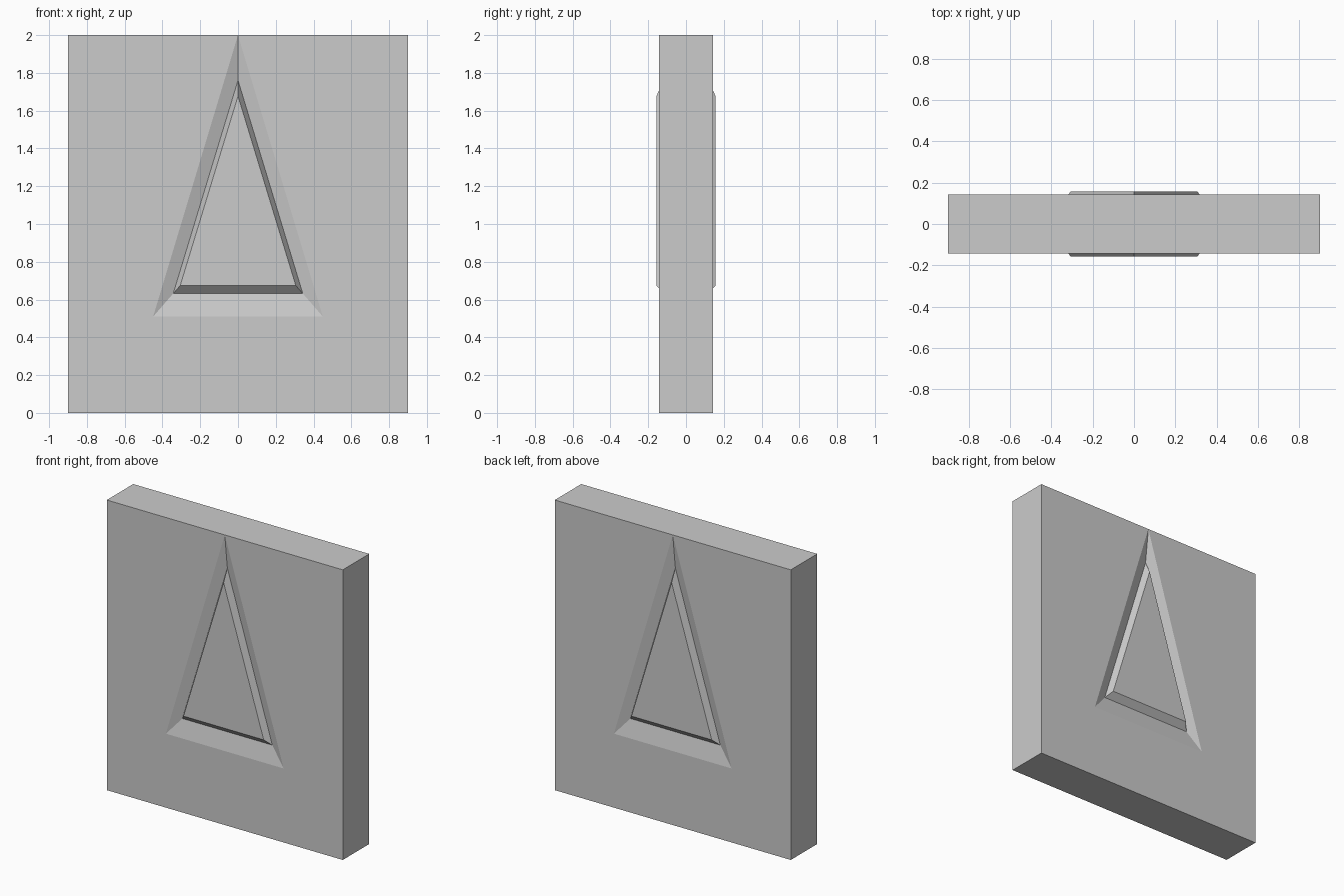
import bpy, bmesh

if "Cube" in bpy.data.objects:
    bpy.data.objects.remove(bpy.data.objects["Cube"])

W, H, D = 0.9, 2.0, 0.144          # half width, height, half thickness
# Triangle rings: half base, base z, apex z, distance from mid-plane
RINGS = [
    (0.449, 0.51, H, D),               # rim of the groove on the slab face
    (0.343, 0.632, 1.761, D - 0.028),  # groove bottom
    (0.306, 0.674, 1.677, D + 0.013),  # raised centre panel
]

bm = bmesh.new()


def build_side(s):
    """One slab face with its triangular groove and raised panel."""
    bl, br, tr, tl = [bm.verts.new((x, s * D, z))
                      for x, z in ((-W, 0), (W, 0), (W, H), (-W, H))]
    rings = [[bm.verts.new((x, s * y, z)) for x, z in ((-b, z0), (b, z0), (0, z1))]
             for b, z0, z1, y in RINGS]
    left, right, apex = rings[0]
    # flat slab face around the groove
    bm.faces.new((bl, br, right, left))
    bm.faces.new((br, tr, apex, right))
    bm.faces.new((tl, bl, left, apex))
    # groove walls and panel
    for a, b in zip(rings, rings[1:]):
        for i in range(3):
            j = (i + 1) % 3
            bm.faces.new((a[i], a[j], b[j], b[i]))
    bm.faces.new(rings[-1])
    return [bl, br, tr, apex, tl]


# Front and back, joined by the slab edges
front, back = build_side(-1), build_side(1)
for i in range(5):
    j = (i + 1) % 5
    bm.faces.new((front[i], front[j], back[j], back[i]))
bmesh.ops.recalc_face_normals(bm, faces=bm.faces)

mesh = bpy.data.meshes.new("grooved_slab")
bm.to_mesh(mesh)
bm.free()
bpy.context.collection.objects.link(bpy.data.objects.new("grooved_slab", mesh))
